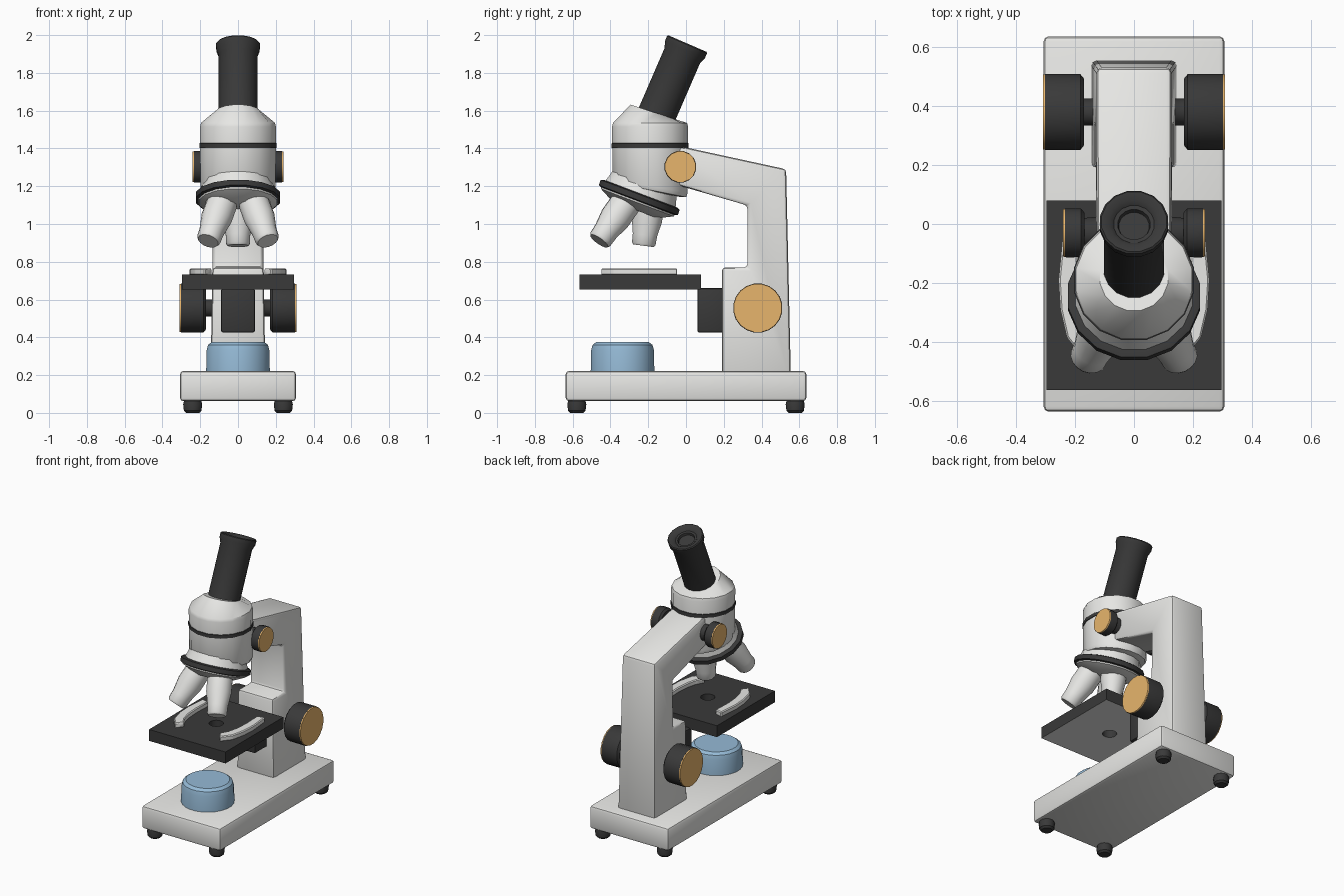
import bpy, bmesh, math
from mathutils import Vector

if "Cube" in bpy.data.objects:
    bpy.data.objects.remove(bpy.data.objects["Cube"])

def material(name, rgb):
    m = bpy.data.materials.new(name)
    m.diffuse_color = (*rgb, 1)
    m.use_nodes = True
    m.node_tree.nodes["Principled BSDF"].inputs["Base Color"].default_value = m.diffuse_color
    return m

LIGHT = material("light_grey", (0.80, 0.80, 0.78))
DARK = material("dark_grey", (0.041, 0.041, 0.041))
GOLD = material("brass", (0.80, 0.46, 0.15))
BLUE = material("lamp_blue", (0.30, 0.49, 0.67))

def skin(name, rings, mat, closed=False, bevel=0, segs=2, under=None):
    """Join rings of points with quads; cap the ends unless closed."""
    bm = bmesh.new()
    vs = [[bm.verts.new(p) for p in r] for r in rings]
    n = len(vs[0])
    pairs = list(zip(vs, vs[1:])) + ([(vs[-1], vs[0])] if closed else [])
    for a, b in pairs:
        for i in range(n):
            j = (i + 1) % n
            bm.faces.new((a[i], a[j], b[j], b[i]))
    if not closed:
        bm.faces.new(vs[0][::-1])
        bm.faces.new(vs[-1])
    bmesh.ops.recalc_face_normals(bm, faces=bm.faces[:])
    if bevel:
        bmesh.ops.bevel(bm, geom=bm.edges[:], offset=bevel, segments=segs,
                        profile=0.5, affect='EDGES', clamp_overlap=True)
    bm.normal_update()
    me = bpy.data.meshes.new(name)
    me.materials.append(mat)
    if under:
        me.materials.append(under)
        for f in bm.faces:
            f.material_index = 1 if f.normal.z < -0.9 else 0
    for f in bm.faces:
        f.smooth = True
    bm.to_mesh(me)
    bm.free()
    me.set_sharp_from_angle(angle=math.radians(35))
    ob = bpy.data.objects.new(name, me)
    bpy.context.collection.objects.link(ob)
    return ob

def prism(name, pts, vec, mat, **kw):
    v = Vector(vec)
    pts = [Vector(p) for p in pts]
    return skin(name, [pts, [p + v for p in pts]], mat, **kw)

def box(name, x, y, z, mat, **kw):
    pts = [(x[0], y[0], z[0]), (x[1], y[0], z[0]), (x[1], y[1], z[0]), (x[0], y[1], z[0])]
    return prism(name, pts, (0, 0, z[1] - z[0]), mat, **kw)

def lathe(name, profile, mat, at, axis=(0, 0, 1), n=16):
    """Profile rows: radius, height, optional offset and slope in local y."""
    q = Vector((0, 0, 1)).rotation_difference(Vector(axis))
    rings = []
    for row in profile:
        r, h, off, slope = (*row, 0, 0)[:4]
        rings.append([])
        for i in range(n):
            c, s = (f(2 * math.pi * (i + 0.5) / n) * r for f in (math.cos, math.sin))
            rings[-1].append(Vector(at) + q @ Vector((c, s + off, h + slope * s)))
    return skin(name, rings, mat)

# Base, feet and lamp
box("base", (-0.307, 0.307), (-0.637, 0.637), (0.062, 0.222), LIGHT, bevel=0.018)
for x in (-0.24, 0.24):
    for y in (-0.578, 0.578):
        lathe("foot", [(0.036, 0), (0.048, 0.012), (0.052, 0.045), (0.045, 0.075)], DARK, (x, y, 0), n=12)
lathe("lamp", [(0.17, 0.21), (0.168, 0.33), (0.16, 0.36), (0.14, 0.375)], BLUE, (0, -0.336, 0), n=24)

# Arm: side profile, narrowing towards the top
profile = [(0.19, 0.2), (0.19, 0.77), (0.325, 0.77), (0.325, 1.098), (-0.06, 1.21),
           (-0.06, 1.41), (0.0, 1.405), (0.53, 1.29), (0.555, 0.2)]
half = lambda z: 0.145 - 0.016 * (z - 0.2)
skin("arm", [[(s * half(z), y, z) for y, z in profile] for s in (-1, 1)], LIGHT, bevel=0.018)

# Stage with a round hole and pale underside, its bracket and the clips
sq = []
hole = []
for i in range(24):
    c, s = math.cos(i * math.pi / 12), math.sin(i * math.pi / 12)
    m = max(abs(c), abs(s))
    sq.append((0.297 * c / m, -0.2415 + 0.3215 * s / m))
    hole.append((0.046 * c, -0.2415 + 0.046 * s))
ring = lambda pts, z: [(x, y, z) for x, y in pts]
skin("stage", [ring(hole, 0.652), ring(sq, 0.652), ring(sq, 0.732), ring(hole, 0.732)],
     DARK, closed=True, under=LIGHT)
box("stage_bracket", (-0.09, 0.09), (0.06, 0.21), (0.425, 0.66), DARK, bevel=0.012)
inner = [(0.138, -0.405), (0.17, -0.35), (0.186, -0.28), (0.193, -0.19), (0.188, -0.06)]
outer = [(0.242, -0.045), (0.256, -0.19), (0.25, -0.29), (0.228, -0.385), (0.175, -0.452)]
for s in (-1, 1):
    prism("stage_clip", [(s * x, y, 0.728) for x, y in inner + outer], (0, 0, 0.037), LIGHT,
          bevel=0.006, segs=1)

# Focus knobs with brass caps
for s in (-1, 1):
    ax = (s, 0, 0)
    big, small = (0, 0.38, 0.555), (0, -0.03, 1.303)
    lathe("coarse_knob_shaft", [(0.06, 0.12), (0.046, 0.14), (0.046, 0.18)], DARK, big, ax)
    lathe("coarse_knob", [(0.115, 0.17), (0.13, 0.182), (0.131, 0.298), (0.13, 0.302)], DARK, big, ax, 20)
    lathe("coarse_knob_cap", [(0.13, 0.3), (0.128, 0.309)], GOLD, big, ax, 20)
    lathe("fine_knob_shaft", [(0.06, 0.09), (0.05, 0.18)], DARK, small, ax)
    lathe("fine_knob", [(0.07, 0.168), (0.084, 0.18), (0.085, 0.228), (0.084, 0.234)], DARK, small, ax)
    lathe("fine_knob_cap", [(0.084, 0.232), (0.082, 0.241)], GOLD, small, ax)

# Head with slanted top and bottom, and its dark band
lathe("head", [(0.17, 1.175, 0, -0.2), (0.195, 1.18, 0, -0.2), (0.203, 1.2, 0, -0.17), (0.205, 1.515),
               (0.2, 1.535), (0.118, 1.594, 0.012, -0.33)], LIGHT, (0, -0.19, 0))
lathe("head_band", [(0.2, 1.4), (0.208, 1.403), (0.208, 1.427), (0.2, 1.43)], DARK, (0, -0.19, 0))

# Tilted nosepiece: neck, dark ring and lower cone
down = Vector((0, -0.354, -0.935))
turret = Vector((0, -0.24, 1.16))
lathe("nosepiece_neck", [(0.17, -0.12), (0.185, -0.06), (0.205, 0.01)], LIGHT, turret, down)
lathe("nosepiece_ring", [(0.21, 0), (0.228, 0.006), (0.228, 0.036), (0.21, 0.042)], DARK, turret, down)
lathe("nosepiece_cone", [(0.214, 0.035), (0.21, 0.05), (0.13, 0.09)], LIGHT, turret, down)

# Three objectives, two leaning out to the front and one at the back
for a, b in (((-0.085, -0.32, 1.11), (-0.158, -0.46, 0.91)),
             ((0.085, -0.32, 1.11), (0.158, -0.46, 0.91)),
             ((0, -0.195, 1.11), (0, -0.225, 0.885))):
    d = Vector(b) - Vector(a)
    L = d.length
    lathe("objective", [(0.082, 0), (0.082, 0.4 * L), (0.066, 0.75 * L), (0.064, 0.95 * L), (0.056, L)],
          LIGHT, a, d.normalized())

# Eyepiece tube with flared rim and recessed top
up = Vector((0, 0.397, 0.918))
lathe("eyepiece_tube", [(0.104, -0.48), (0.104, -0.07), (0.117, -0.035), (0.118, -0.006), (0.112, 0),
                        (0.085, -0.006), (0.07, -0.022), (0.056, -0.024), (0.052, -0.04)],
      DARK, Vector((0, 0.008, 1.955)), up)
